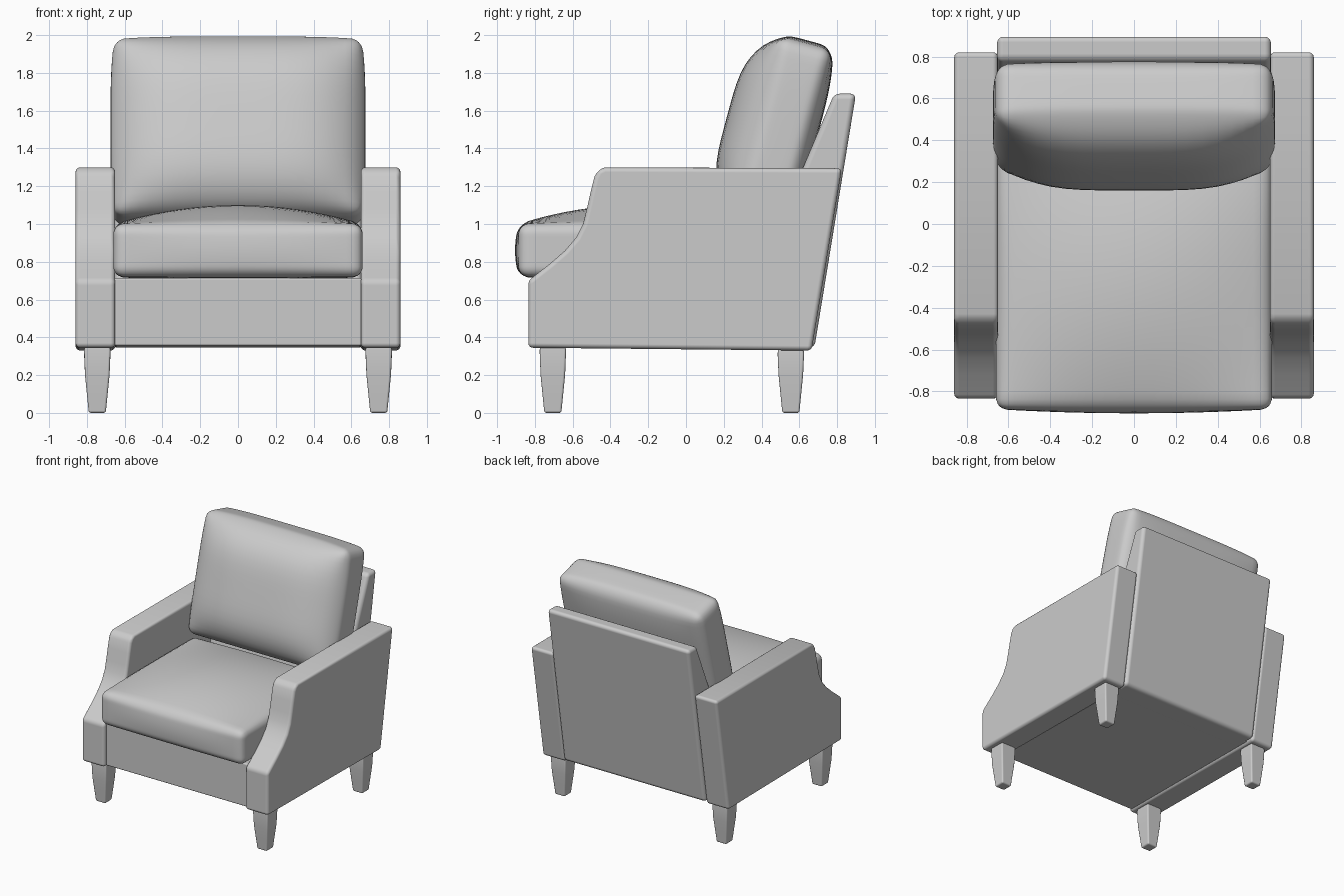
import bpy, bmesh, math
from mathutils import Matrix, Vector

if "Cube" in bpy.data.objects:
    bpy.data.objects.remove(bpy.data.objects["Cube"])

fabric = bpy.data.materials.new("plain grey")
GREY = (0.6, 0.6, 0.6, 1)
fabric.use_nodes = True
fabric.diffuse_color = GREY
fabric.node_tree.nodes["Principled BSDF"].inputs["Base Color"].default_value = GREY


def finish(name, bm, bevel=0):
    """Turn a bmesh into a smooth object with optional rounded edges."""
    bmesh.ops.recalc_face_normals(bm, faces=bm.faces)
    for face in bm.faces:
        face.smooth = True
    mesh = bpy.data.meshes.new(name)
    bm.to_mesh(mesh)
    bm.free()
    mesh.materials.append(fabric)
    ob = bpy.data.objects.new(name, mesh)
    bpy.context.collection.objects.link(ob)
    if bevel:
        mod = ob.modifiers.new("rounded edges", "BEVEL")
        mod.width = bevel
        mod.segments = 4
        mod.limit_method = "ANGLE"
        mod.angle_limit = math.radians(35)
        mod.harden_normals = True
    return ob


def extrude_side(name, profile, x0, x1, bevel):
    """Extrude a (y, z) side profile from x0 to x1."""
    bm = bmesh.new()
    face = bm.faces.new([bm.verts.new((x0, y, z)) for y, z in profile])
    ext = bmesh.ops.extrude_face_region(bm, geom=[face])["geom"]
    verts = [g for g in ext if isinstance(g, bmesh.types.BMVert)]
    bmesh.ops.translate(bm, verts=verts, vec=(x1 - x0, 0, 0))
    return finish(name, bm, bevel)


def cushion(name, half, centre, tilt, radius, low, high, power):
    """Rounded box; low/high are the bulges of the negative/positive faces."""
    bm = bmesh.new()
    bmesh.ops.create_cube(bm, size=2)
    bmesh.ops.subdivide_edges(bm, edges=bm.edges, cuts=23, use_grid_fill=True)
    half = Vector(half)
    turn = Matrix.Rotation(tilt, 3, "X")
    for v in bm.verts:
        # crowd the grid toward the edges, then round them
        p = Vector([math.sin(c * math.pi / 2) * h for c, h in zip(v.co, half)])
        core = Vector([max(radius - h, min(h - radius, c)) for c, h in zip(p, half)])
        p = core + (p - core).normalized() * radius
        t = [c / h for c, h in zip(p, half)]
        puff = Vector()
        for a in range(3):
            dome = 1.0
            for b in range(3):
                if b != a:
                    dome *= 1 - abs(t[b]) ** power
            puff[a] = t[a] * dome * (high[a] if t[a] > 0 else low[a])
        v.co = turn @ (p + puff) + Vector(centre)
    return finish(name, bm)


def leg(name, x, y, top):
    """Square leg tapering to the floor."""
    bm = bmesh.new()
    rings = []
    for z, w in ((0, 0.045), (0.1, 0.055), (0.2, 0.065), (top - 0.03, 0.07), (top, 0.066)):
        rings.append([bm.verts.new((x + sx * w, y + sy * w, z))
                      for sx, sy in ((-1, -1), (1, -1), (1, 1), (-1, 1))])
    for lower, upper in zip(rings, rings[1:]):
        for i in range(4):
            j = (i + 1) % 4
            bm.faces.new((lower[i], lower[j], upper[j], upper[i]))
    bm.faces.new(rings[0])
    bm.faces.new(rings[-1])
    finish(name, bm, 0.012)


# Arms with a scooped front
arm = [(-0.835, 0.345), (-0.835, 0.70), (-0.72, 0.79), (-0.64, 0.86), (-0.58, 0.93),
       (-0.545, 1.0), (-0.525, 1.08), (-0.505, 1.17), (-0.485, 1.25), (-0.465, 1.285),
       (-0.43, 1.30), (0.825, 1.295), (0.665, 0.33)]
for side, s in (("left", 1), ("right", -1)):
    extrude_side(side + "_arm", arm, s * 0.65, s * 0.86, 0.025)
    leg("front_leg_" + side, s * 0.745, -0.705, 0.36)
    leg("back_leg_" + side, s * 0.745, 0.555, 0.345)

# Seat base and leaning back panel
extrude_side("seat_base", [(-0.81, 0.355), (-0.81, 0.715), (0.6, 0.715), (0.6, 0.345)],
             -0.655, 0.655, 0.012)
extrude_side("back_panel", [(0.47, 0.345), (0.62, 1.30), (0.785, 1.69), (0.9, 1.69),
                            (0.68, 0.345)], -0.655, 0.655, 0.03)

# Loose cushions
cushion("seat_cushion", (0.66, 0.62, 0.14), (0, -0.265, 0.86), 0, 0.055,
        (0, 0.02, 0.02), (0, 0, 0.1), 2)
cushion("back_cushion", (0.655, 0.145, 0.485), (0, 0.51, 1.485), math.radians(-15), 0.06,
        (0.02, 0.16, 0), (0.02, 0.04, 0.02), 4)
